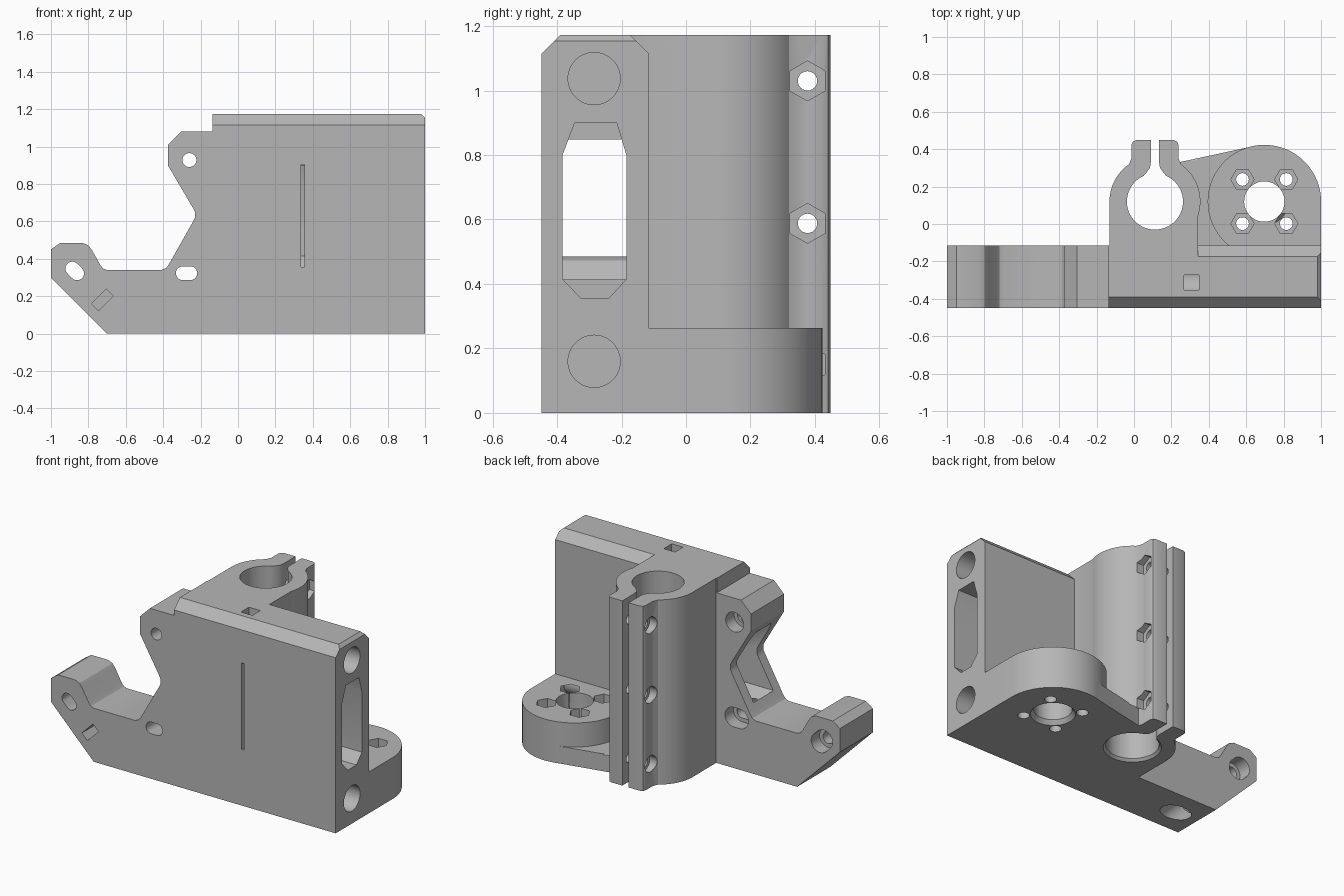
import bpy, bmesh
from math import sin, cos, pi, radians
from mathutils import Matrix, Vector

if "Cube" in bpy.data.objects:
    bpy.data.objects.remove(bpy.data.objects["Cube"])

grey = bpy.data.materials.new("plain_grey")
grey.use_nodes = True
colour = (0.47, 0.47, 0.47, 1)
grey.diffuse_color = colour
grey.node_tree.nodes["Principled BSDF"].inputs["Base Color"].default_value = colour

PLACE = {"x": lambda u, v, d: (d, u, v),
         "y": lambda u, v, d: (u, d, v),
         "z": lambda u, v, d: (u, v, d)}


def prism(name, pts, axis, lo, hi, matrix=None, taper=1.0):
    """Extrude a 2D profile along an axis; taper scales the far end."""
    bm = bmesh.new()
    n = len(pts)
    cu, cv = sum(p[0] for p in pts) / n, sum(p[1] for p in pts) / n
    place = PLACE[axis]
    near = [bm.verts.new(place(u, v, lo)) for u, v in pts]
    far = [bm.verts.new(place(cu + (u - cu) * taper, cv + (v - cv) * taper, hi)) for u, v in pts]
    bm.faces.new(near)
    bm.faces.new(far)
    for i in range(n):
        j = (i + 1) % n
        bm.faces.new((near[i], near[j], far[j], far[i]))
    bmesh.ops.recalc_face_normals(bm, faces=bm.faces)
    if matrix:
        bm.transform(matrix)
    mesh = bpy.data.meshes.new(name)
    bm.to_mesh(mesh)
    bm.free()
    mesh.materials.append(grey)
    ob = bpy.data.objects.new(name, mesh)
    bpy.context.scene.collection.objects.link(ob)
    return ob


def arc(cu, cv, r, a, b, n):
    steps = [radians(a + (b - a) * i / n) for i in range(n + 1)]
    return [(cu + r * cos(t), cv + r * sin(t)) for t in steps]


def ring(cu, cv, r, n=40, turn=0):
    return arc(cu, cv, r, turn, turn + 360, n)[:-1]


def capsule(cu, cv, half, r, tilt):
    du, dv = half * cos(radians(tilt)), half * sin(radians(tilt))
    return (arc(cu + du, cv + dv, r, tilt - 90, tilt + 90, 14)
            + arc(cu - du, cv - dv, r, tilt + 90, tilt + 270, 14))


def box(u0, u1, v0, v1):
    return [(u0, v0), (u1, v0), (u1, v1), (u0, v1)]


def combine(target, tool, operation):
    mod = target.modifiers.new("join_or_cut", "BOOLEAN")
    mod.operation, mod.solver, mod.object = operation, "EXACT", tool
    bpy.context.view_layer.objects.active = target
    bpy.ops.object.modifier_apply(modifier=mod.name)
    bpy.data.objects.remove(tool)


def cut(target, *args, **kw):
    combine(target, prism("cutter", *args, **kw), "DIFFERENCE")


# Main plate with the hooked arm
front, back, top = -0.448, -0.116, 1.173
outline = [(-0.7, 0), (1, 0), (1, 1.153), (0.98, top), (-0.135, top), (-0.135, 1.08),
           (-0.305, 1.08), (-0.375, 1.01), (-0.375, 0.9), (-0.24, 0.67), (-0.23, 0.65),
           (-0.23, 0.62), (-0.24, 0.6), (-0.37, 0.37), (-0.385, 0.35), (-0.41, 0.34),
           (-0.7, 0.34), (-0.72, 0.347), (-0.735, 0.365), (-0.78, 0.445), (-0.8, 0.472),
           (-0.83, 0.485), (-0.95, 0.485), (-1, 0.45), (-1, 0.3)]
body = prism("clamp_bracket_body", outline, "y", front, back)

# Chamfers along the top edges
cut(body, [(front - 0.02, 1.095), (front + 0.08, 1.195), (front - 0.02, 1.195)], "x", -0.5, 1.1)
cut(body, [(back + 0.02, 1.095), (back - 0.08, 1.195), (back + 0.02, 1.195)], "x", 0.342, 1.1)

# Rod clamp column with two tabs
rx, ry = 0.112, 0.12
tab = [(0.125, 0.352), (0.125, 0.425), (0.118, 0.441), (0.1, 0.448)]
column = ([(0.342, back - 0.02)] + arc(rx, ry, 0.243, -18, 55, 20)
          + [(rx + u, v) for u, v in tab] + [(rx - u, v) for u, v in reversed(tab)]
          + arc(rx, ry, 0.243, 125, 180, 18) + [(rx - 0.243, back - 0.02)])
combine(body, prism("clamp_column", column, "z", 0, top), "UNION")

# Low web and round boss
bx, by = 0.697, 0.12
web = [(0.2, back - 0.02), (0.8, back - 0.02), (0.8, 0.2), (0.62, 0.412), (0.24, 0.33)]
combine(body, prism("web", web, "z", 0, 0.11), "UNION")
boss = ([(0.515, back - 0.02), (1, back - 0.02)] + arc(bx, by, 0.303, 0, 231, 70))
combine(body, prism("boss", boss, "z", 0, 0.263), "UNION")

# Rod bore, clamp gap and lower lead-in
cut(body, ring(rx, ry, 0.15, 64), "z", -0.1, 1.3)
half_gap = [(0.075, 0.24), (0.045, 0.275), (0.027, 0.3), (0.022, 0.33), (0.022, 0.5)]
gap = [(rx + u, v) for u, v in half_gap] + [(rx - u, v) for u, v in reversed(half_gap)]
cut(body, gap, "z", -0.1, 1.3)
cut(body, ring(rx, ry, 0.175, 64), "z", -0.01, 0.025, taper=0.8)

# Clamp screws: hexagon pockets on one side, round pockets on the other
for z in (0.15, 0.588, 1.03):
    cut(body, ring(0.377, z, 0.03, 24), "x", -0.1, 0.33)
    cut(body, ring(0.377, z, 0.062, 6, 30), "x", 0.2, 0.335)
    cut(body, ring(0.377, z, 0.052, 24), "x", -0.1, 0.027)

# Boss holes with hexagon pockets
cut(body, ring(bx, by, 0.108, 48), "z", -0.1, 0.4)
cut(body, ring(bx, by, 0.135, 48), "z", -0.01, 0.03, taper=0.78)
for sx in (-1, 1):
    for sy in (-1, 1):
        u, v = bx + sx * 0.117, by + sy * 0.118
        cut(body, ring(u, v, 0.034, 24), "z", -0.1, 0.4)
        cut(body, ring(u, v, 0.062, 6), "z", 0.17, 0.4)

# Deep rod sockets and the long belt passage
mid = -0.285
for z, end in ((1.037, -0.1), (0.16, -0.2)):
    cut(body, ring(mid, z, 0.081, 48), "x", end, 1.1)
passage = [(-0.325, 0.355), (-0.24, 0.355), (-0.185, 0.415), (-0.185, 0.8),
           (-0.215, 0.9), (-0.345, 0.9), (-0.383, 0.8), (-0.383, 0.415)]
cut(body, passage, "x", -0.345, 1.1)

# Thin front slit and top nut slot
cut(body, box(0.337, 0.355, 0.355, 0.905), "y", -0.5, -0.3)
cut(body, box(0.267, 0.347, -0.352, -0.272), "z", 1.03, 1.3)

# Mounting screw holes with pockets at the back
for u, v, half, tilt in ((-0.26, 0.928, 0.0005, 0), (-0.275, 0.323, 0.02, 0), (-0.873, 0.335, 0.018, -45)):
    cut(body, capsule(u, v, half, 0.037, tilt), "y", -0.6, 0.05)
    cut(body, capsule(u, v, half, 0.062, tilt), "y", -0.2, 0.05)

# Slanted tension screw with its nut slot in the arm
slant = Matrix.Translation(Vector((-0.725, mid, 0.18))) @ Matrix.Rotation(radians(135), 4, "Y")
cut(body, ring(0, 0, 0.035, 24), "z", -0.02, 0.3, matrix=slant)
cut(body, ring(0, 0, 0.07, 32), "z", 0.1, 0.4, matrix=slant)
cut(body, box(-0.055, 0.055, -0.3, 0.06), "z", -0.027, 0.027, matrix=slant)

# Smooth the curved walls, keep the edges crisp
bpy.ops.object.select_all(action="DESELECT")
body.select_set(True)
bpy.context.view_layer.objects.active = body
bpy.ops.object.shade_smooth_by_angle(angle=radians(28))
